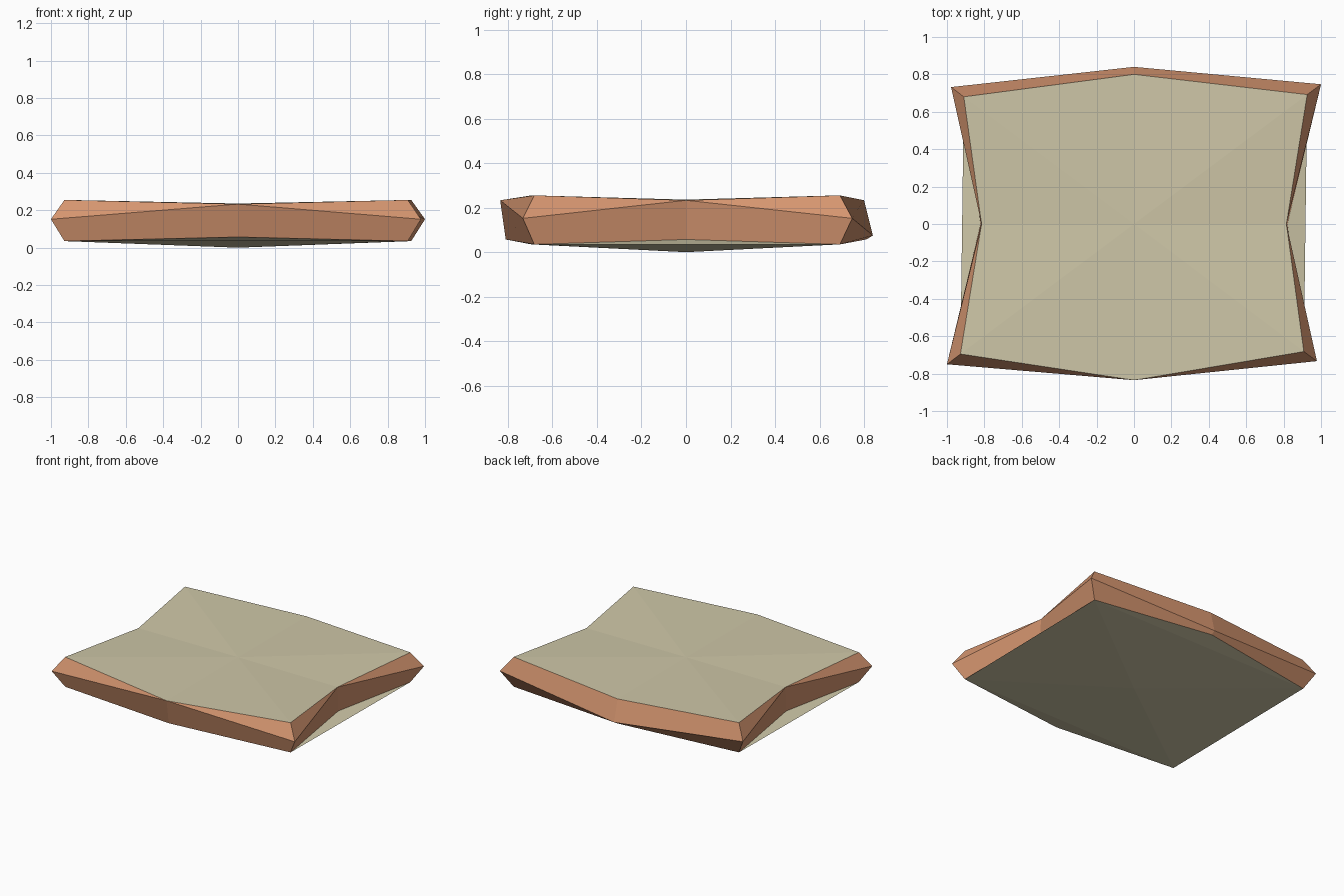
import bpy, bmesh

if "Cube" in bpy.data.objects:
    bpy.data.objects.remove(bpy.data.objects["Cube"])

def material(name, rgb):
    m = bpy.data.materials.new(name)
    m.diffuse_color = (*rgb, 1)
    m.use_nodes = True
    m.node_tree.nodes["Principled BSDF"].inputs["Base Color"].default_value = m.diffuse_color
    return m

# Plan outlines, counter-clockwise from front left: corner, middle, corner, ...
inner = [(-.928, -.695), (0, -.835), (.908, -.682), (.815, 0),
         (.926, .692), (0, .80), (-.91, .68), (-.815, 0)]
outer = [(-1, -.75), (0, -.835), (.978, -.733), (.815, 0),
         (1, .747), (0, .84), (-.978, .732), (-.815, 0)]
lower = inner[:]
lower[1], lower[5] = (0, -.81), (0, .81)
lower[3], lower[7] = (.82, 0), (-.82, 0)

bm = bmesh.new()

def ring(points, z_corner, z_mid):
    return [bm.verts.new((x, y, z_mid if i % 2 else z_corner))
            for i, (x, y) in enumerate(points)]

top = ring(inner, .255, .233)
rim = ring(outer, .152, .233)
rim[5].co.z = .075              # the rim drops low at the back
base = ring(lower, .035, .057)

# Brown edge band, its upper part closing to nothing where rim meets top
for i in range(8):
    j = (i + 1) % 8
    for lo, hi in ((rim, top), (base, rim)):
        bm.faces.new((lo[i], lo[j], hi[j], hi[i])).material_index = 1

# Top face as a shallow fan
mid_top = bm.verts.new((0, 0, .236))
for i in range(8):
    bm.faces.new((top[i], top[(i + 1) % 8], mid_top))

# Underside: shallow pyramid plus one flap along each side
mid_base = bm.verts.new((0, 0, 0))
for i in range(0, 8, 2):
    a, m, b = base[i], base[i + 1], base[(i + 2) % 8]
    bm.faces.new((b, a, mid_base))
    bm.faces.new((a, b, m))

bmesh.ops.remove_doubles(bm, verts=bm.verts, dist=.003)
bmesh.ops.recalc_face_normals(bm, faces=bm.faces)

mesh = bpy.data.meshes.new("cushion")
bm.to_mesh(mesh)
bm.free()
mesh.materials.append(material("cream", (.62, .57, .39)))
mesh.materials.append(material("terracotta brown", (.66, .30, .16)))
bpy.context.collection.objects.link(bpy.data.objects.new("cushion", mesh))
